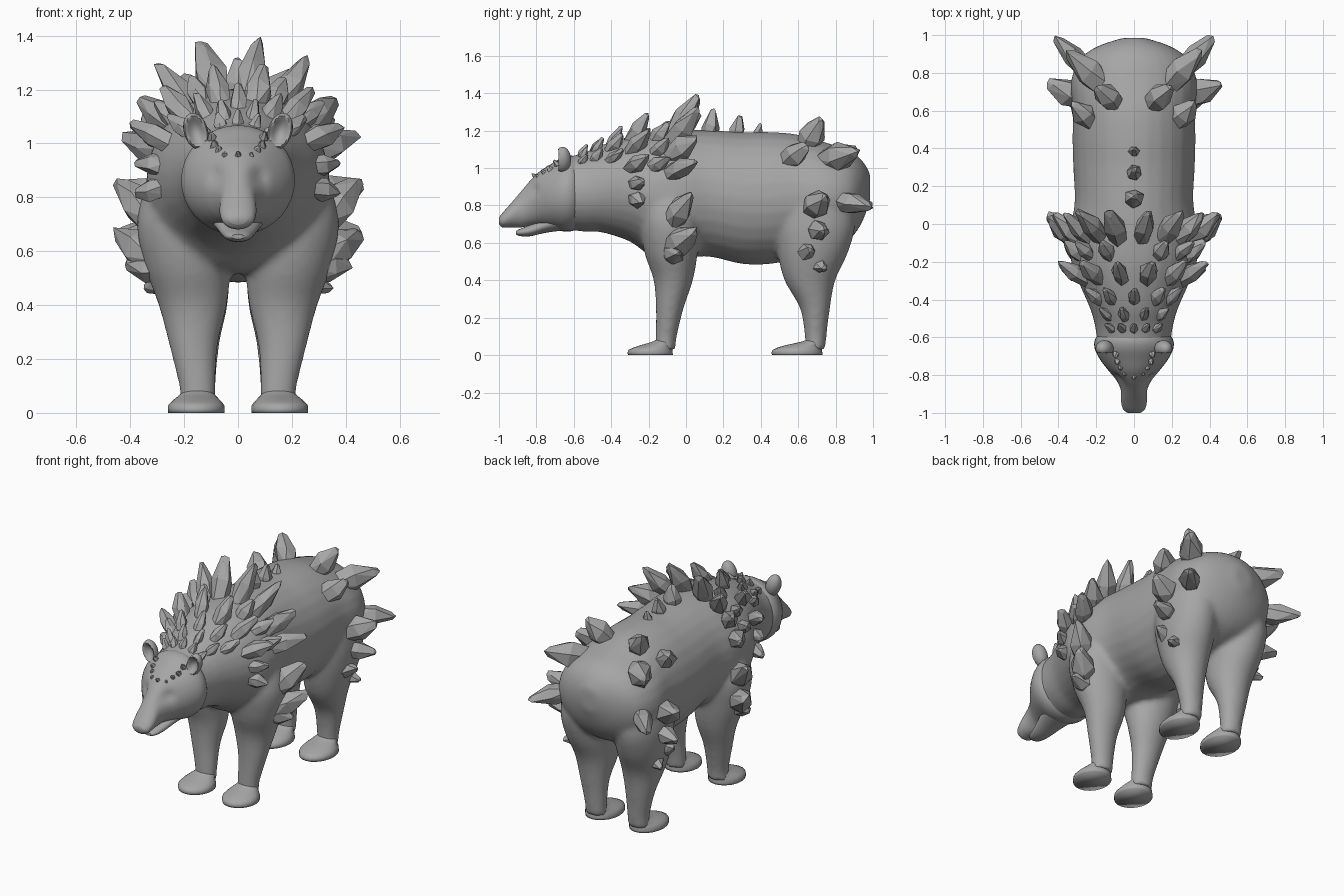
import bpy, bmesh, math, random
from mathutils import Vector

random.seed(4)
if "Cube" in bpy.data.objects:
    bpy.data.objects.remove(bpy.data.objects["Cube"], do_unlink=True)

grey = bpy.data.materials.new("stone grey")
grey.use_nodes = True
COLOUR = (0.38, 0.38, 0.38, 1)
grey.diffuse_color = COLOUR
grey.node_tree.nodes["Principled BSDF"].inputs["Base Color"].default_value = COLOUR


def finish(bm, name, smooth=True, angle=50):
    """Turn a bmesh into a named object with the shared material."""
    bmesh.ops.recalc_face_normals(bm, faces=bm.faces)
    mesh = bpy.data.meshes.new(name)
    bm.to_mesh(mesh)
    bm.free()
    mesh.materials.append(grey)
    obj = bpy.data.objects.new(name, mesh)
    bpy.context.collection.objects.link(obj)
    if smooth:
        bpy.ops.object.select_all(action='DESELECT')
        obj.select_set(True)
        bpy.context.view_layer.objects.active = obj
        bpy.ops.object.shade_smooth_by_angle(angle=math.radians(angle))
    return obj


def section(rings, k, f):
    """Cubic blend between ring k and the next one."""
    last = len(rings) - 1
    a, b, c, d = (rings[min(max(i, 0), last)] for i in (k - 1, k, k + 1, k + 2))
    return [0.5 * (2 * q + (r - p) * f + (2 * p - 5 * q + 4 * r - s) * f * f
                   + (3 * q - p - 3 * r + s) * f ** 3)
            for p, q, r, s in zip(a, b, c, d)]


def loft(bm, rings, upright=False, mirror=1, sides=28, steps=4):
    """Skin elliptical rings (position, centre, centre, radius, radius)."""
    full = [section(rings, k, j / steps) for k in range(len(rings) - 1) for j in range(steps)]
    full.append(rings[-1])
    loops = []
    for pos, c1, c2, r1, r2 in full:
        loop = []
        for i in range(sides):
            t = math.tau * i / sides
            u, w = c1 + r1 * math.cos(t), c2 + r2 * math.sin(t)
            loop.append(bm.verts.new((u * mirror, w, pos) if upright else (u, pos, w)))
        loops.append(loop)
    for lo, hi in zip(loops, loops[1:]):
        for i in range(sides):
            j = (i + 1) % sides
            bm.faces.new((lo[i], lo[j], hi[j], hi[i]))
    bm.faces.new(loops[0])
    bm.faces.new(loops[-1])


def along_y(rows):
    return [(y, 0, z, rx, rz) for y, z, rx, rz in rows]


# Torso and legs, fused into one soft skin
torso = along_y([
    (-.66, .866, .19, .19), (-.55, .87, .205, .21), (-.45, .89, .232, .234),
    (-.3, .888, .297, .281), (-.18, .86, .337, .333), (-.03, .86, .337, .343),
    (.12, .865, .314, .338), (.3, .84, .322, .353), (.45, .84, .326, .353),
    (.6, .848, .324, .331), (.75, .845, .334, .291), (.87, .855, .29, .241),
    (.94, .875, .195, .168), (.985, .9, .06, .07)])
front_leg = [(.9, .19, -.09, .13, .13), (.72, .2, -.085, .175, .162), (.55, .187, -.08, .161, .143),
             (.4, .168, -.068, .127, .105), (.25, .165, -.087, .09, .074),
             (.09, .15, -.107, .067, .056), (.03, .15, -.11, .067, .056)]
hind_leg = [(.88, .18, .68, .14, .2), (.7, .187, .69, .155, .214), (.55, .18, .678, .15, .189),
            (.4, .165, .662, .126, .136), (.25, .16, .69, .09, .08),
            (.09, .15, .693, .067, .057), (.03, .15, .69, .067, .057)]
bm = bmesh.new()
loft(bm, torso)
for side in (1, -1):
    loft(bm, front_leg, True, side)
    loft(bm, hind_leg, True, side)
skin = finish(bm, "torso_and_legs")
fuse = skin.modifiers.new("fuse", 'REMESH')
fuse.mode = 'VOXEL'
fuse.voxel_size = .015
fuse.use_smooth_shade = True
soften = skin.modifiers.new("soften", 'SMOOTH')
soften.factor = .5
soften.iterations = 7

# Low paws, sloping up from the toes to the ankle
for place, heel, reach in (("front", -.105, .12), ("hind", .695, .135)):
    for label, side in (("left", 1), ("right", -1)):
        bm = bmesh.new()
        toe = heel + .035 - reach
        loft(bm, [(0, .155, toe, .104, reach), (.028, .155, toe, .104, reach * .98),
                  (.052, .153, toe + .03, .082, reach * .72),
                  (.075, .15, heel - .012, .058, .054), (.1, .15, heel, .045, .036)],
             True, side, 20, 2)
        finish(bm, f"{place}_{label}_paw", angle=120)

# Head, with shallow eye sockets pressed in
bm = bmesh.new()
loft(bm, along_y([
    (-.56, .865, .17, .18), (-.61, .865, .206, .202), (-.66, .86, .208, .198),
    (-.72, .85, .178, .172), (-.78, .837, .132, .147), (-.83, .814, .092, .122),
    (-.88, .78, .07, .097), (-.94, .745, .068, .062), (-.98, .722, .058, .04),
    (-1, .718, .034, .018)]), steps=5, sides=36)
for v in bm.verts:
    if v.co.y < -.7:
        gap = (abs(v.co.x) - .08) ** 2 + (v.co.z - .88) ** 2
        v.co.y += .022 * math.exp(-gap / .001)
finish(bm, "head")

bm = bmesh.new()
loft(bm, along_y([(-.62, .74, .12, .07), (-.74, .7, .085, .044),
                  (-.83, .667, .06, .031), (-.885, .656, .044, .02), (-.91, .654, .024, .009)]))
finish(bm, "lower_jaw")

# Cupped ears
for label, side in (("left", 1), ("right", -1)):
    bm = bmesh.new()
    bmesh.ops.create_uvsphere(bm, u_segments=24, v_segments=16, radius=1)
    for v in bm.verts:
        x, y, z = v.co
        if y < 0:
            y += 1.7 * max(0, .7 - x * x - z * z)
        v.co = (side * (.156 + .046 * x + .012 * z), -.66 + .045 * y, 1.045 + .068 * z)
    finish(bm, f"{label}_ear")


def crystal(bm, base, tip, r):
    """Faceted shard with a blunt end: the hull of three jittered rings."""
    base, tip = Vector(base), Vector(tip)
    axis = tip - base
    turn = axis.to_track_quat('Z', 'Y')
    verts = []
    for sides, height, width in ((5, 0, .8), (6, .5, 1), (4, .95, .4)):
        spin = random.uniform(0, math.tau)
        for i in range(sides):
            t = spin + math.tau * i / sides
            h = height + random.uniform(-.1, .05) * (height > 0)
            w = r * width * random.uniform(.85, 1.1)
            verts.append(bm.verts.new(
                base + axis * h + turn @ Vector((w * math.cos(t), w * math.sin(t), 0))))
    verts.append(bm.verts.new(tip))
    hull = bmesh.ops.convex_hull(bm, input=verts)
    loose = [g for g in hull["geom_interior"] if isinstance(g, bmesh.types.BMVert)]
    bmesh.ops.delete(bm, geom=loose, context='VERTS')


def on_torso(y, degrees):
    """Point on the torso skin and its outward direction, measured from the top."""
    k = max(i for i, ring in enumerate(torso) if ring[0] <= y)
    f = (y - torso[k][0]) / (torso[k + 1][0] - torso[k][0])
    _, _, z, rx, rz = section(torso, k, f)
    s, c = math.sin(math.radians(degrees)), math.cos(math.radians(degrees))
    return Vector((rx * s, y, z + rz * c)), Vector((s / rx, 0, c / rz)).normalized()


def band(name, y, angles, length, r, lean):
    """Row of crystals around the back, leaning rearward."""
    bm = bmesh.new()
    for a in angles:
        point, out = on_torso(y, a)
        size = length * random.uniform(.9, 1.08)
        tip = point + out * size + Vector((0, lean, 0))
        crystal(bm, point - out * .04 - Vector((0, lean * .3, 0)), tip, r * random.uniform(.92, 1.1))
    finish(bm, name, False)


def both(*angles):
    return [s * a for a in angles for s in (1, -1)]


band("crest_crystals", -.05, [8, -15, 29, -34], .205, .06, .12)
band("shoulder_crystals", -.06, both(50, 69), .13, .058, .12)
band("withers_crystals", -.16, both(24, 46, 62), .09, .042, .07)
band("mane_crystals", -.28, both(13, 40, 64), .135, .046, .08)
band("mane_side_crystals", -.27, both(83, 100), .075, .045, .04)
band("upper_neck_crystals", -.4, [0] + both(28, 50), .085, .036, .06)
band("middle_neck_crystals", -.49, both(14, 40), .065, .03, .045)
band("lower_neck_crystals", -.56, [0] + both(18, 36), .05, .025, .03)
band("rump_side_crystals", .56, both(50), .1, .064, .09)

# Spine ridge, shrinking toward the rear
bm = bmesh.new()
for i, y in enumerate((.12, .26, .37)):
    crystal(bm, (0, y, 1.14), (0, y + .03, 1.32 - .04 * i), .054 - .012 * i)
finish(bm, "spine_crystals", False)

# Flank, thigh and rump shards: base, tip, radius
flank = [
    ((.3, -.08, .7), (.45, .03, .87), .07),
    ((.28, -.09, .56), (.46, .05, .67), .076),
    ((.27, -.09, .53), (.42, -.04, .55), .058),
    ((.09, .63, 1.11), (.2, .73, 1.26), .068),
    ((.16, .72, 1.03), (.36, .92, 1.09), .08),
    ((.24, .8, .83), (.42, .995, .79), .064),
    ((.28, .66, .77), (.46, .75, .85), .072),
    ((.27, .68, .66), (.46, .74, .67), .06),
    ((.25, .63, .54), (.38, .67, .57), .05),
    ((.23, .69, .49), (.35, .74, .46), .045)]
bm = bmesh.new()
for (bx, by, bz), (tx, ty, tz), r in flank:
    for side in (1, -1):
        crystal(bm, (side * bx, by, bz), (side * tx, ty, tz), r)
finish(bm, "flank_and_rump_crystals", False)

# Brow studs in a V over the eyes
bm = bmesh.new()
studs = [(.1, -.7, 1.03), (.092, -.735, 1.0), (.073, -.765, .978), (.05, -.795, .955)]
for x, y, z in studs:
    for side in (1, -1):
        crystal(bm, (side * x * .9, y + .03, z - .03), (side * x, y - .008, z + .012), .019)
crystal(bm, (0, -.79, .94), (0, -.825, .972), .014)
finish(bm, "brow_studs", False)
